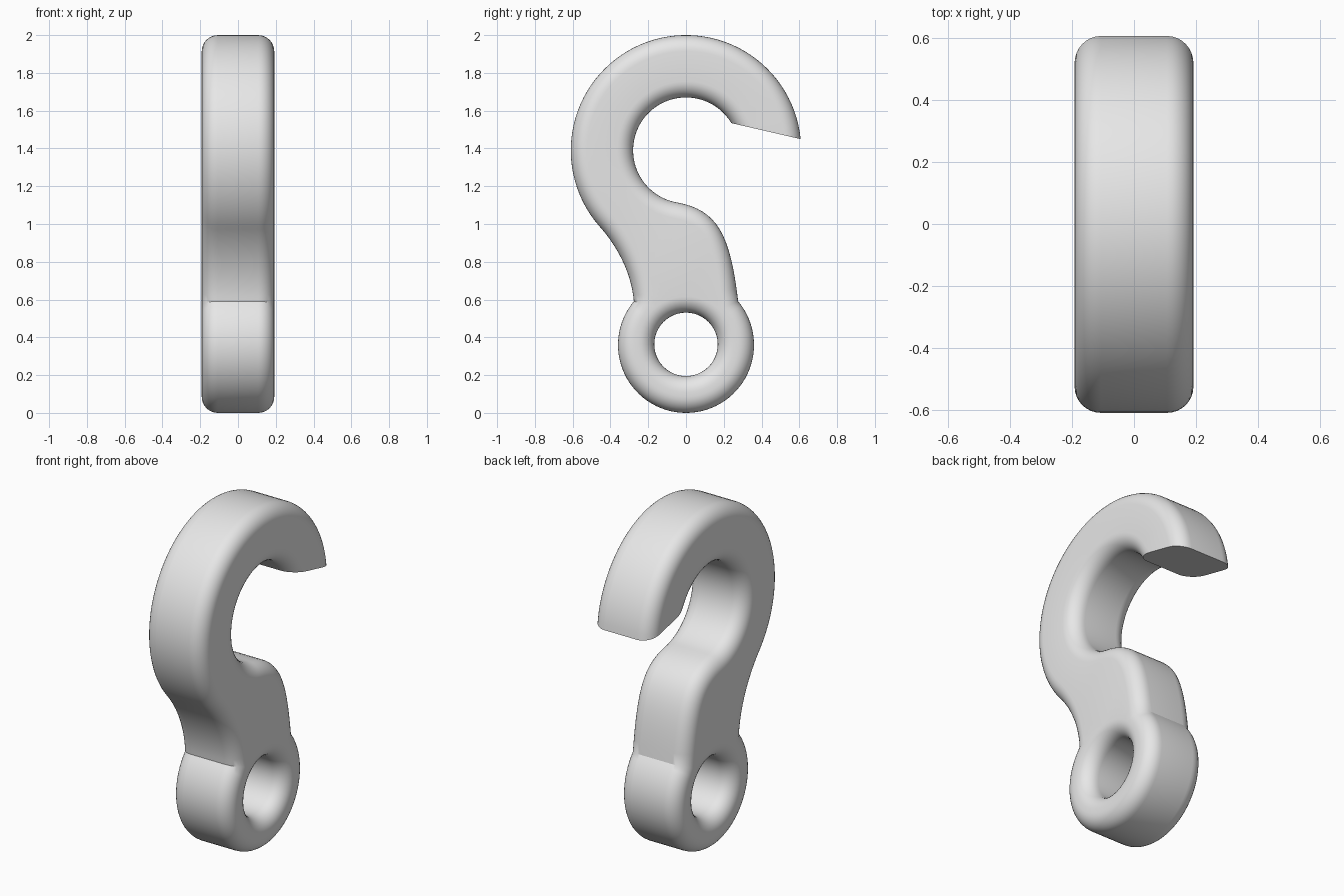
import bpy, bmesh, math
from mathutils import Vector, geometry

cube = bpy.data.objects.get("Cube")
if cube:
    bpy.data.objects.remove(cube, do_unlink=True)

HALF, ROUND, STEPS = 0.192, 0.085, 8   # half thickness, edge rounding, rounding segments


def arc(cz, r, a0, a1, n):
    """Points of an arc centred on y = 0, in the y-z plane, angles in degrees."""
    angles = [math.radians(a0 + (a1 - a0) * i / n) for i in range(n + 1)]
    return [Vector((r * math.cos(a), cz + r * math.sin(a))) for a in angles]


def bend(p0, p1, p2, p3, n=16):
    return geometry.interpolate_bezier(*[Vector(p) for p in (p0, p1, p2, p3)], n + 1)[1:-1]


# Counter-clockwise outline: hook back, neck, eye ring, shoulder, hook throat
outline = arc(1.39, 0.61, 5.6, 221, 60)
outline += bend(outline[-1], (-0.37, 0.89), (-0.29, 0.75), (-0.276, 0.591))
outline += arc(0.36, 0.36, 140.1, 399.9, 60)
throat = arc(1.39, 0.28, 260, 31, -1 * -56)
throat_start = throat[0]
outline += bend((0.276, 0.591), (0.235, 0.94), (0.17, 1.075), throat_start)
outline += throat
# Clockwise eye hole
hole = arc(0.363, 0.168, 360, 0, 48)[:-1]


def inset(points, d, flat_tip):
    """Move every edge inward by d; the closing edge (hook tip) stays put if flat_tip."""
    n, result = len(points), []
    for i, p in enumerate(points):
        a = (p - points[i - 1]).normalized()
        b = (points[(i + 1) % n] - p).normalized()
        na, nb = Vector((-a.y, a.x)), Vector((-b.y, b.x))
        da = 0 if flat_tip and i == 0 else d
        db = 0 if flat_tip and i == n - 1 else d
        det = na.x * nb.y - na.y * nb.x
        if abs(det) < 1e-4:
            result.append(p + na * d)
        else:
            result.append(p + Vector((da * nb.y - db * na.y, db * na.x - da * nb.x)) / det)
    return result


# Rounded section through the thickness: (x, inset)
quarter = [math.pi / 2 * i / STEPS for i in range(STEPS + 1)]
section = [(HALF - ROUND + ROUND * math.sin(t), ROUND * (1 - math.cos(t))) for t in quarter]
section = [(-x, d) for x, d in reversed(section)] + section

bm = bmesh.new()
caps = {0: [], len(section) - 1: []}
for points, flat_tip in ((outline, True), (hole, False)):
    rings = []
    for x, d in section:
        rings.append([bm.verts.new((x, p.x, p.y)) for p in inset(points, d, flat_tip)])
    n = len(points)
    for lower, upper in zip(rings, rings[1:]):
        # The flat tip is closed with one face below
        for i in range(n - 1 if flat_tip else n):
            j = (i + 1) % n
            bm.faces.new((lower[i], lower[j], upper[j], upper[i]))
    if flat_tip:
        bm.faces.new([r[-1] for r in rings] + [r[0] for r in reversed(rings)])
    for k, edges in caps.items():
        for i in range(n):
            pair = (rings[k][i], rings[k][(i + 1) % n])
            edges.append(bm.edges.get(pair) or bm.edges.new(pair))

# Flat sides with the eye left open
for edges in caps.values():
    bmesh.ops.triangle_fill(bm, use_beauty=True, use_dissolve=False, edges=edges)
bmesh.ops.recalc_face_normals(bm, faces=bm.faces)

mesh = bpy.data.meshes.new("hook")
bm.to_mesh(mesh)
bm.free()
hook = bpy.data.objects.new("hook", mesh)
bpy.context.collection.objects.link(hook)

# Plain grey
grey = bpy.data.materials.new("light_grey")
grey.use_nodes = True
colour = (0.8, 0.8, 0.8, 1)
grey.diffuse_color = colour
grey.node_tree.nodes["Principled BSDF"].inputs["Base Color"].default_value = colour
mesh.materials.append(grey)

bpy.ops.object.select_all(action='DESELECT')
hook.select_set(True)
bpy.context.view_layer.objects.active = hook
bpy.ops.object.shade_smooth_by_angle(angle=math.radians(30))
